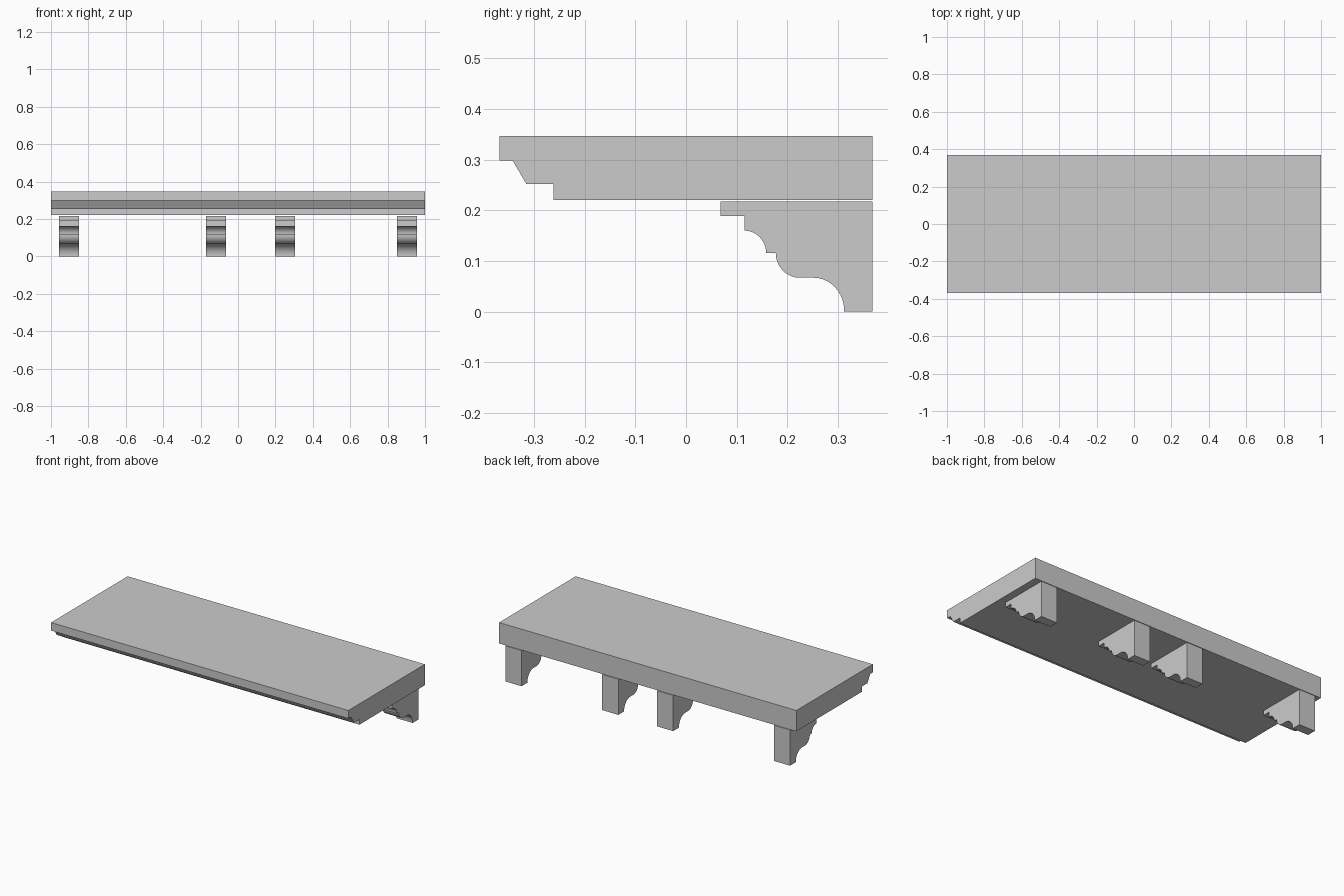
import bpy, bmesh
from math import cos, sin, radians

if "Cube" in bpy.data.objects:
    bpy.data.objects.remove(bpy.data.objects["Cube"])


def arc(cy, cz, ry, rz, a0, a1, n=10):
    """Points on an elliptical arc in the YZ plane, angles in degrees."""
    steps = [radians(a0 + (a1 - a0) * i / n) for i in range(n + 1)]
    return [(cy + ry * cos(a), cz + rz * sin(a)) for a in steps]


def extrude_profile(name, profile, x0, x1):
    """Sweep a closed YZ profile along X into a solid."""
    bm = bmesh.new()
    face = bm.faces.new([bm.verts.new((x0, y, z)) for y, z in profile])
    out = bmesh.ops.extrude_face_region(bm, geom=[face])
    verts = [g for g in out["geom"] if isinstance(g, bmesh.types.BMVert)]
    bmesh.ops.translate(bm, verts=verts, vec=(x1 - x0, 0, 0))
    bmesh.ops.recalc_face_normals(bm, faces=bm.faces)
    mesh = bpy.data.meshes.new(name)
    bm.to_mesh(mesh)
    bm.free()
    obj = bpy.data.objects.new(name, mesh)
    bpy.context.collection.objects.link(obj)
    bpy.ops.object.select_all(action='DESELECT')
    obj.select_set(True)
    bpy.context.view_layer.objects.active = obj
    bpy.ops.object.shade_smooth_by_angle(angle=radians(30))
    return obj


BACK = 0.368

# Shelf slab with a stepped, bevelled front underside
slab = [(-BACK, 0.347), (-BACK, 0.298), (-0.342, 0.298), (-0.315, 0.252),
        (-0.261, 0.252), (-0.261, 0.22), (BACK, 0.22), (BACK, 0.347)]
extrude_profile("shelf_slab", slab, -1, 1)

# Corbel outline: flat lip, cove, then an S-curve down to the foot
corbel = [(BACK, 0.217), (0.068, 0.217), (0.068, 0.189), (0.115, 0.189)]
corbel += arc(0.115, 0.116, 0.043, 0.044, 90, 0)
corbel += arc(0.224, 0.116, 0.047, 0.049, 180, 270)
corbel += arc(0.252, 0.002, 0.06, 0.065, 90, 0)
corbel += [(0.312, 0.0), (BACK, 0.0)]

# Four corbels along the wall side
for i, x in enumerate((-0.903, -0.117, 0.252, 0.903)):
    extrude_profile(f"corbel_{i + 1}", corbel, x - 0.054, x + 0.054)
